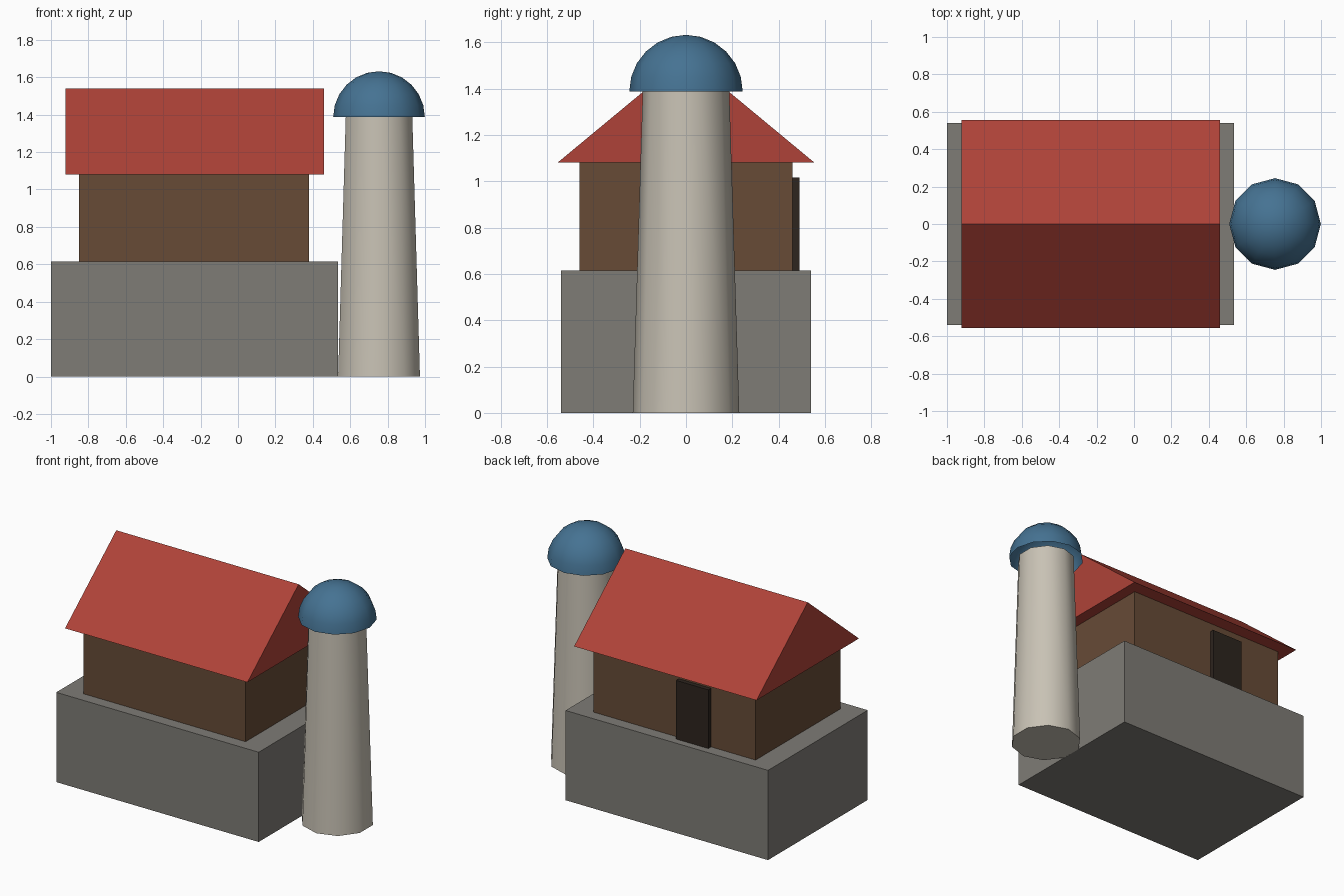
import bpy, bmesh, math

if "Cube" in bpy.data.objects:
    bpy.data.objects.remove(bpy.data.objects["Cube"])


def material(name, rgb):
    m = bpy.data.materials.new(name)
    m.diffuse_color = (*rgb, 1)
    m.use_nodes = True
    m.node_tree.nodes["Principled BSDF"].inputs["Base Color"].default_value = m.diffuse_color
    return m


STONE = material("stone", (0.21, 0.20, 0.18))
WOOD = material("wood", (0.135, 0.07, 0.037))
ROOF = material("roof_red", (0.43, 0.055, 0.04))
PLASTER = material("plaster", (0.58, 0.54, 0.46))
BLUE = material("dome_blue", (0.06, 0.17, 0.29))
DARK = material("dark_wood", (0.026, 0.018, 0.013))


def box(name, x, y, z, mat):
    """Box from (min, max) ranges on each axis."""
    bpy.ops.mesh.primitive_cube_add(size=1, location=[sum(r) / 2 for r in (x, y, z)])
    ob = bpy.context.object
    ob.scale = [r[1] - r[0] for r in (x, y, z)]
    bpy.ops.object.transform_apply(location=False, rotation=False, scale=True)
    ob.name = name
    ob.data.materials.append(mat)
    return ob


# Stone base, wooden house and back door
box("stone_base", (-1, 0.535), (-0.54, 0.54), (0, 0.615), STONE)
box("house_walls", (-0.85, 0.38), (-0.46, 0.46), (0.615, 1.08), WOOD)
box("back_door", (-0.512, -0.268), (0.45, 0.49), (0.615, 1.017), DARK)

# Gable roof: a triangle extruded along x
bm = bmesh.new()
profile = [(-0.555, 1.08), (0.555, 1.08), (0, 1.54)]
gable = bm.faces.new([bm.verts.new((-0.923, y, z)) for y, z in profile])
ext = bmesh.ops.extrude_face_region(bm, geom=[gable], use_keep_orig=True)
bmesh.ops.translate(bm, vec=(1.383, 0, 0),
                    verts=[g for g in ext["geom"] if isinstance(g, bmesh.types.BMVert)])
bmesh.ops.recalc_face_normals(bm, faces=bm.faces)
mesh = bpy.data.meshes.new("gable_roof")
bm.to_mesh(mesh)
bm.free()
mesh.materials.append(ROOF)
bpy.context.collection.objects.link(bpy.data.objects.new("gable_roof", mesh))

# Tapered ten-sided tower
TX, TOP = 0.754, 1.387
bpy.ops.mesh.primitive_cone_add(vertices=10, radius1=0.23, radius2=0.187,
                                depth=TOP, location=(TX, 0, TOP / 2))
tower = bpy.context.object
tower.name = "tower"
tower.data.materials.append(PLASTER)
bpy.ops.object.shade_smooth_by_angle(angle=math.radians(40))

# Open half-sphere dome
bpy.ops.mesh.primitive_uv_sphere_add(segments=12, ring_count=12, radius=0.245,
                                     location=(TX, 0, TOP))
dome = bpy.context.object
dome.name = "tower_dome"
bm = bmesh.new()
bm.from_mesh(dome.data)
bmesh.ops.delete(bm, geom=[v for v in bm.verts if v.co.z < -0.001], context="VERTS")
bm.to_mesh(dome.data)
bm.free()
dome.data.materials.append(BLUE)
bpy.ops.object.shade_smooth_by_angle(angle=math.radians(40))
